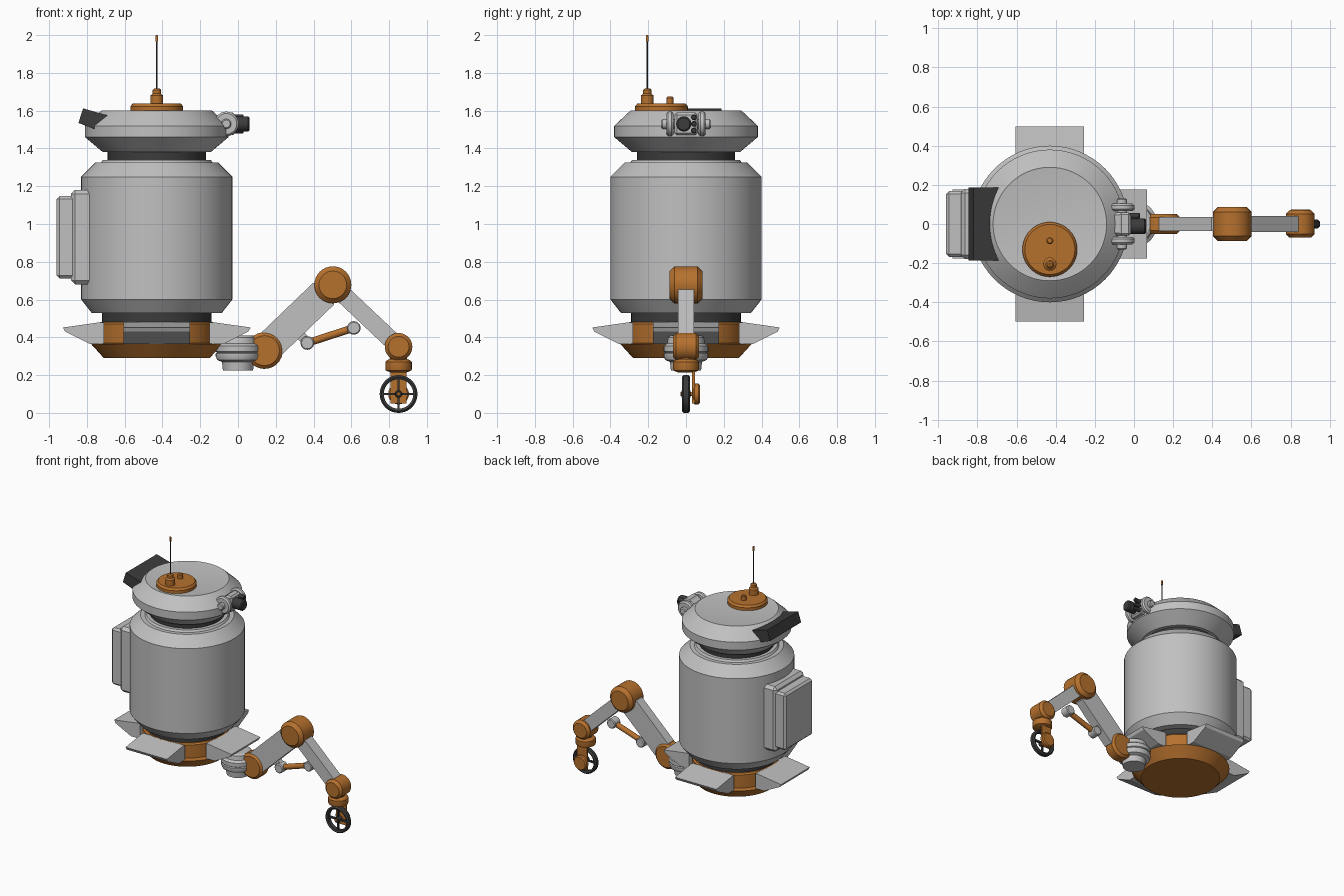
import bpy, bmesh, math
from mathutils import Matrix, Vector

if "Cube" in bpy.data.objects:
    bpy.data.objects.remove(bpy.data.objects["Cube"])

def material(name, col):
    m = bpy.data.materials.new(name)
    m.diffuse_color = (*col, 1)
    m.use_nodes = True
    m.node_tree.nodes["Principled BSDF"].inputs["Base Color"].default_value = m.diffuse_color
    return m

GREY = material("light grey", (0.53, 0.53, 0.53))
ORANGE = material("burnt orange", (0.47, 0.165, 0.027))
DARK = material("charcoal", (0.045, 0.045, 0.045))

def finish(name, bm, mat, matrix=Matrix(), smooth=True):
    bmesh.ops.recalc_face_normals(bm, faces=bm.faces)
    bmesh.ops.transform(bm, matrix=matrix, verts=bm.verts)
    me = bpy.data.meshes.new(name)
    bm.to_mesh(me)
    bm.free()
    me.materials.append(mat)
    ob = bpy.data.objects.new(name, me)
    bpy.context.collection.objects.link(ob)
    if smooth:
        bpy.ops.object.select_all(action='DESELECT')
        ob.select_set(True)
        bpy.context.view_layer.objects.active = ob
        bpy.ops.object.shade_smooth_by_angle(angle=math.radians(25))
    return ob

def aim(loc, direction):
    """Matrix that takes local z to direction."""
    return Matrix.Translation(loc) @ Vector(direction).to_track_quat('Z', 'Y').to_matrix().to_4x4()

def lathe(name, profile, mat, loc=(0, 0, 0), axis=(0, 0, 1), n=40, closed=False):
    """Turn (radius, height) points round an axis; open profiles get end caps."""
    bm = bmesh.new()
    rings = [[bm.verts.new((r * math.cos(i * math.tau / n), r * math.sin(i * math.tau / n), z))
              for i in range(n)] for r, z in profile]
    pairs = list(zip(rings, rings[1:]))
    if closed:
        pairs.append((rings[-1], rings[0]))
    else:
        bm.faces.new(rings[0])
        bm.faces.new(rings[-1])
    for a, b in pairs:
        for i in range(n):
            bm.faces.new((a[i], a[(i + 1) % n], b[(i + 1) % n], b[i]))
    return finish(name, bm, mat, aim(loc, axis))

def drum(name, r, half, mat, loc, axis=(0, 1, 0), c=0.015):
    """Chamfered cylinder centred on loc."""
    return lathe(name, [(r - c, -half), (r, -half + c), (r, half - c), (r - c, half)], mat, loc, axis, 32)

def box(name, size, mat, matrix, bevel=0.0):
    bm = bmesh.new()
    bmesh.ops.create_cube(bm, size=1, matrix=Matrix.Diagonal((*size, 1)))
    if bevel:
        bmesh.ops.bevel(bm, geom=bm.edges[:], offset=bevel, segments=1, affect='EDGES')
    return finish(name, bm, mat, matrix, False)

def prism(name, pts, half, mat, matrix=Matrix()):
    """Extrude an x-z outline along y."""
    bm = bmesh.new()
    a = [bm.verts.new((x, -half, z)) for x, z in pts]
    b = [bm.verts.new((x, half, z)) for x, z in pts]
    bm.faces.new(a)
    bm.faces.new(b)
    for i in range(len(pts)):
        j = (i + 1) % len(pts)
        bm.faces.new((a[i], a[j], b[j], b[i]))
    return finish(name, bm, mat, matrix, False)

CX = -0.43
C = (CX, 0, 0)

# Body, necks, head and base
lathe("body", [(0.29, 0.53), (0.345, 0.53), (0.40, 0.60), (0.40, 1.25), (0.325, 1.325),
               (0.295, 1.325), (0.285, 1.34), (0.2, 1.34)], GREY, C, n=64)
lathe("lower_neck", [(0.29, 0.46), (0.29, 0.55)], DARK, C, n=64)
lathe("upper_neck", [(0.26, 1.32), (0.26, 1.40)], DARK, C, n=64)
lathe("head", [(0.26, 1.38), (0.285, 1.38), (0.38, 1.46), (0.38, 1.52), (0.305, 1.59),
               (0.29, 1.602), (0.28, 1.60)], GREY, C, n=64)
lathe("base", [(0.28, 0.29), (0.348, 0.365), (0.31, 0.37), (0.31, 0.47), (0.30, 0.48)], ORANGE, C, n=64)

# Four flared fins round the base
for i in range(4):
    m = Matrix.Translation(C) @ Matrix.Rotation(i * math.pi / 2, 4, 'Z')
    prism(f"fin_{i + 1}", [(0.28, 0.478), (0.30, 0.48), (0.497, 0.452), (0.485, 0.43),
                           (0.355, 0.365), (0.28, 0.365)], 0.175, GREY, m)

# Back pack in two steps
box("back_pack_inner", (0.12, 0.36, 0.50), GREY, Matrix.Translation((-0.825, 0, 0.93)), 0.022)
box("back_pack_outer", (0.11, 0.335, 0.435), GREY, Matrix.Translation((-0.905, 0, 0.93)), 0.015)

# Dark tilted block at the back of the head
prism("rear_block", [(-0.82, 1.612), (-0.845, 1.535), (-0.74, 1.495), (-0.66, 1.50), (-0.69, 1.575)], 0.187, DARK)

# Antenna plate, knob and antenna on the head
lathe("top_plate", [(0.14, 1.595), (0.14, 1.622), (0.128, 1.637)], ORANGE, (CX, -0.13, 0))
lathe("top_knob", [(0.018, 1.63), (0.018, 1.668), (0.012, 1.675)], ORANGE, (CX, -0.085, 0), n=16)
A = (CX, -0.205, 0)
lathe("antenna_base", [(0.034, 1.63), (0.034, 1.68), (0.022, 1.69), (0.022, 1.71), (0.014, 1.718)],
      ORANGE, A, n=20)
lathe("antenna_rod", [(0.004, 1.71), (0.004, 1.97)], DARK, A, n=10)
lathe("antenna_tip", [(0.007, 1.965), (0.007, 1.998), (0.004, 2.0)], ORANGE, A, n=12)

# Camera eye on the front of the head
E = (-0.062, 0, 1.53)
drum("eye_mount", 0.05, 0.06, GREY, E)
drum("eye_axle", 0.026, 0.13, GREY, E, c=0.006)
for s, side in ((-1, "near"), (1, "far")):
    drum("eye_cheek_" + side, 0.065, 0.019, GREY, (-0.062, s * 0.085, 1.53), c=0.01)
    box("eye_bracket_" + side, (0.12, 0.03, 0.07), GREY, Matrix.Translation((-0.12, s * 0.085, 1.53)))
box("eye_housing", (0.06, 0.12, 0.12), GREY, Matrix.Translation((-0.045, 0, 1.53)), 0.012)
drum("eye_lens", 0.04, 0.05, DARK, (0.012, -0.012, 1.53), (1, 0, 0), 0.008)
for i, z in enumerate((1.565, 1.53, 1.495)):
    drum(f"eye_sensor_{i + 1}", 0.015, 0.03, DARK, (0.0, 0.042, z), (1, 0, 0), 0.004)

# Shoulder turret
lathe("shoulder_turret", [(0.08, 0.225), (0.085, 0.27), (0.11, 0.28), (0.118, 0.30), (0.118, 0.315),
                          (0.11, 0.32), (0.118, 0.325), (0.118, 0.355), (0.10, 0.368), (0.095, 0.40),
                          (0.08, 0.41)], GREY)
box("shoulder_link", (0.16, 0.09, 0.09), GREY, Matrix.Translation((0.06, 0, 0.325)))

# Arm joints
P1, P2, P3 = Vector((0.14, 0, 0.33)), Vector((0.502, 0, 0.678)), Vector((0.85, 0, 0.35))
drum("shoulder_joint", 0.097, 0.05, ORANGE, P1, c=0.018)
drum("elbow_joint", 0.098, 0.087, ORANGE, P2, c=0.025)
drum("wrist_joint", 0.073, 0.07, ORANGE, P3, c=0.018)

def bar(name, a, b, start, end, w, half):
    """Grey arm bar with cut corners, from a to b in the x-z plane."""
    d = b - a
    ang = -math.atan2(d.z, d.x)
    L, h, k = d.length - end, w / 2, w * 0.25
    m = Matrix.Translation(a) @ Matrix.Rotation(ang, 4, 'Y')
    prism(name, [(start + k, h), (L - k, h), (L, h - k), (L, k - h), (L - k, -h),
                 (start + k, -h), (start, k - h), (start, h - k)], half, GREY, m)

bar("upper_arm", P1, P2, 0.02, 0.03, 0.16, 0.036)
bar("forearm", P2, P3, 0.03, 0.02, 0.092, 0.042)

# Piston strut between the two arm bars
Q1, Q2 = Vector((0.367, 0, 0.37)), Vector((0.613, 0, 0.45))
drum("strut_knob_lower", 0.036, 0.035, GREY, Q1, c=0.006)
drum("strut_knob_upper", 0.036, 0.035, GREY, Q2, c=0.006)
box("strut_lug", (0.07, 0.04, 0.05), GREY,
    Matrix.Translation((0.352, 0, 0.39)) @ Matrix.Rotation(math.radians(45), 4, 'Y'))
lathe("strut_rod", [(0.02, 0), (0.02, (Q2 - Q1).length)], ORANGE, Q1, Q2 - Q1, n=16)

# Wheel fork
lathe("fork_collar", [(0.045, 0.215), (0.068, 0.225), (0.07, 0.23), (0.07, 0.27), (0.06, 0.28),
                      (0.045, 0.285), (0.045, 0.32)], ORANGE, (0.85, 0, 0), n=32)
box("fork_bar", (0.085, 0.014, 0.18), ORANGE, Matrix.Translation((0.85, 0.04, 0.14)))
drum("wheel_motor", 0.055, 0.018, ORANGE, (0.85, 0.056, 0.1), c=0.008)

# Wheel with four spokes
W = (0.85, 0, 0.1)
lathe("wheel_rim", [(0.078, -0.016), (0.09, -0.022), (0.1, -0.012), (0.1, 0.012), (0.09, 0.022),
                    (0.078, 0.016)], DARK, W, (0, 1, 0), closed=True)
for i in range(2):
    box(f"wheel_spoke_{i + 1}", (0.168, 0.016, 0.012), DARK,
        Matrix.Translation(W) @ Matrix.Rotation(i * math.pi / 2, 4, 'Y'))
drum("wheel_hub", 0.02, 0.024, DARK, W, c=0.004)
drum("wheel_axle", 0.01, 0.04, ORANGE, (0.85, 0.01, 0.1), c=0.002)
